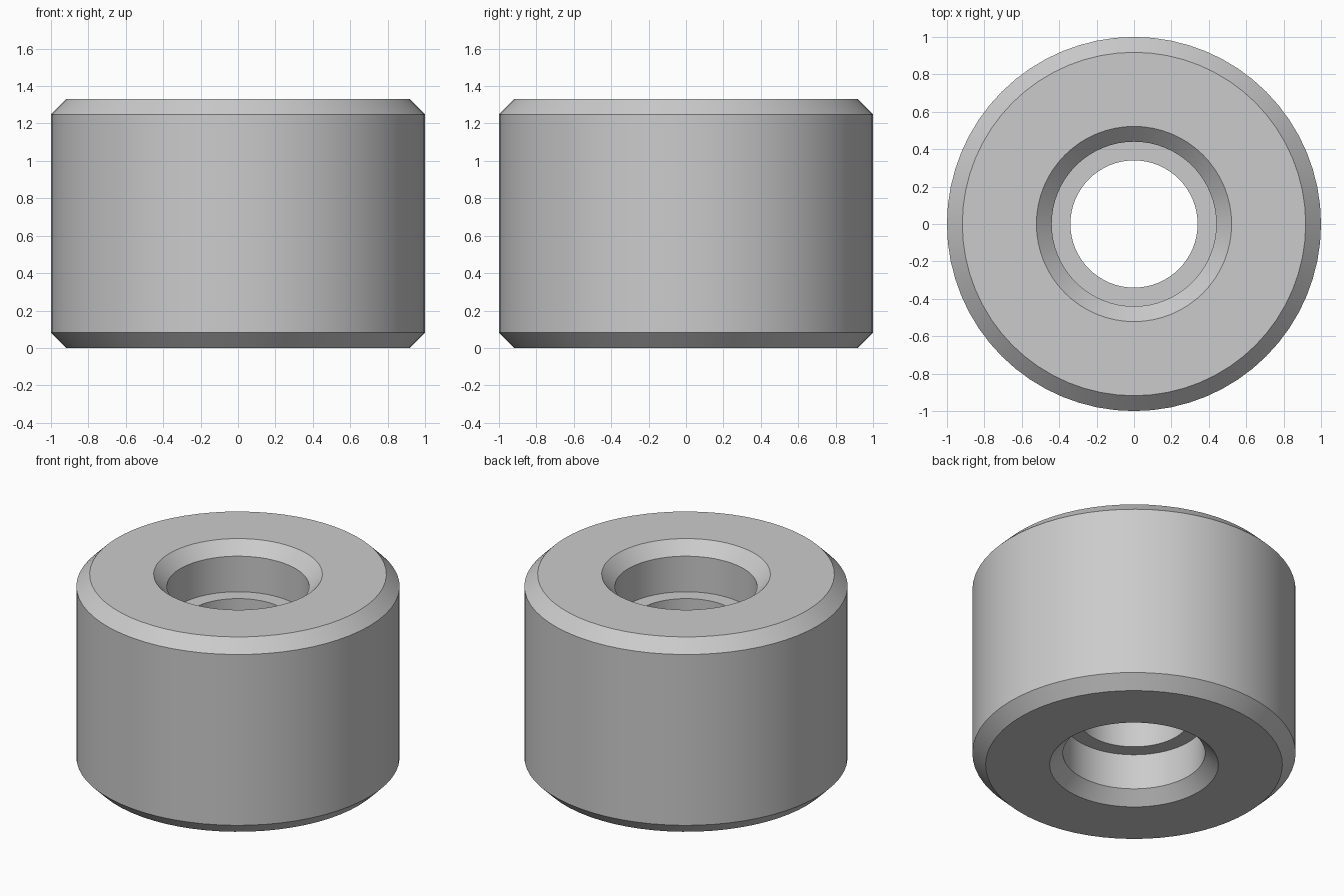
import bpy
import bmesh
import math

cube = bpy.data.objects.get("Cube")
if cube:
    bpy.data.objects.remove(cube, do_unlink=True)

HEIGHT = 1.33
CHAMFER = 0.082
SEGMENTS = 64

# Single grey finish
grey = bpy.data.materials.new("plain grey")
colour = (0.6, 0.6, 0.6, 1.0)
grey.diffuse_color = colour
grey.use_nodes = True
grey.node_tree.nodes["Principled BSDF"].inputs["Base Color"].default_value = colour

# Lower half of the section: (radius, height), from the inner rib outwards
lower = [
    (0.34, 0.325),               # inner rib
    (0.44, 0.325),               # counterbore step
    (0.44, CHAMFER),             # counterbore wall
    (0.44 + CHAMFER, 0),         # bore chamfer
    (1 - CHAMFER, 0),            # end face
    (1, CHAMFER),                # outer chamfer
]
upper = [(r, HEIGHT - z) for r, z in reversed(lower)]
section = lower + upper


def lathe(name, profile, material):
    """Turn a closed section around the z axis."""
    bm = bmesh.new()
    rings = []
    for i in range(SEGMENTS):
        a = math.tau * i / SEGMENTS
        rings.append([bm.verts.new((r * math.cos(a), r * math.sin(a), z))
                      for r, z in profile])
    count = len(profile)
    for i, ring in enumerate(rings):
        following = rings[(i + 1) % SEGMENTS]
        for j in range(count):
            k = (j + 1) % count
            bm.faces.new((ring[j], following[j], following[k], ring[k]))
    bmesh.ops.recalc_face_normals(bm, faces=bm.faces)
    mesh = bpy.data.meshes.new(name)
    bm.to_mesh(mesh)
    bm.free()
    mesh.materials.append(material)
    obj = bpy.data.objects.new(name, mesh)
    bpy.context.collection.objects.link(obj)
    return obj


# Chamfered bushing with a counterbore at each end
bushing = lathe("bushing", section, grey)
bpy.ops.object.select_all(action="DESELECT")
bushing.select_set(True)
bpy.context.view_layer.objects.active = bushing
bpy.ops.object.shade_smooth_by_angle(angle=math.radians(30))
